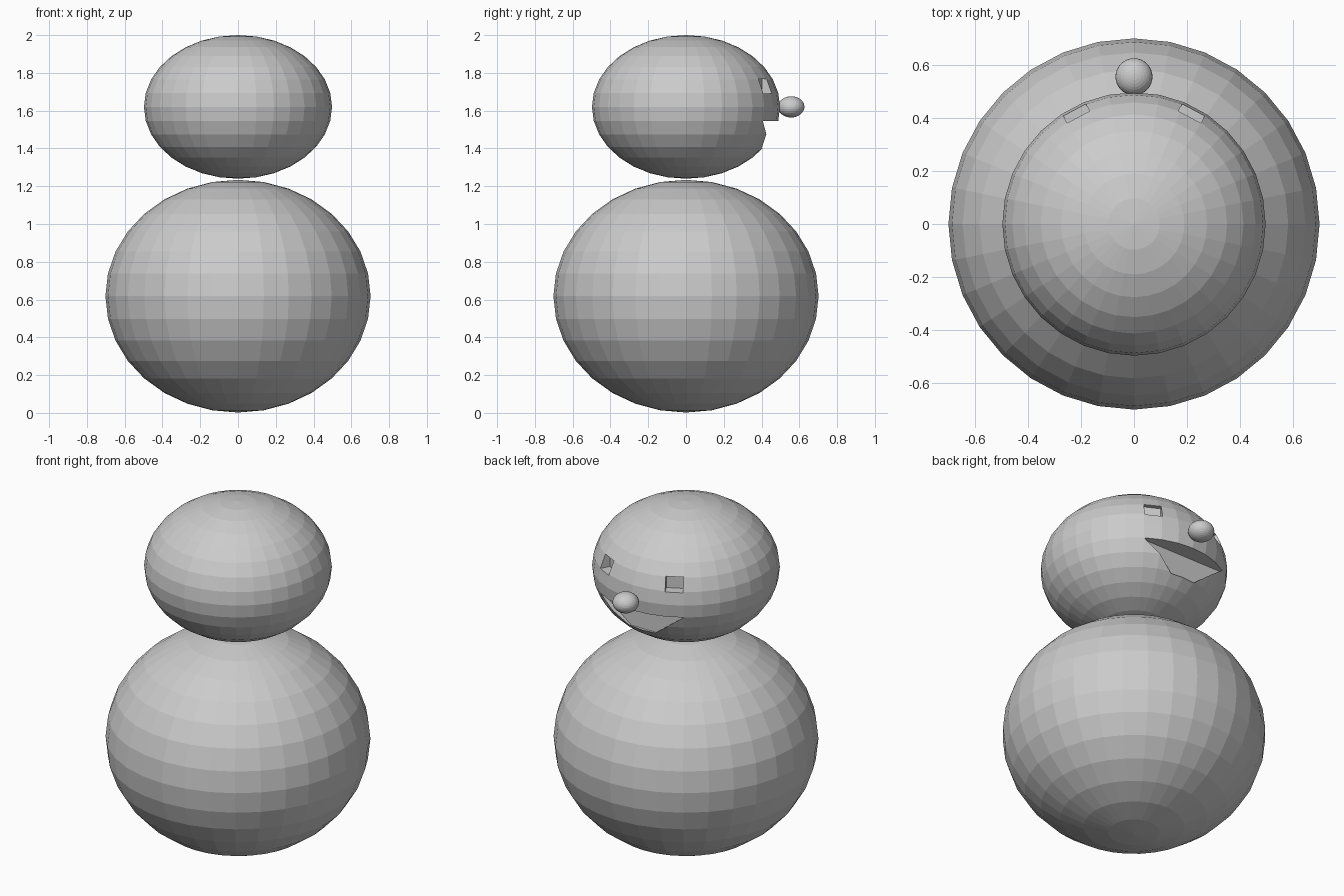
import bpy, bmesh, math
from mathutils import Matrix

if "Cube" in bpy.data.objects:
    bpy.data.objects.remove(bpy.data.objects["Cube"])


def ball(name, centre, radius, half_height):
    """Flat-shaded squashed UV sphere."""
    me = bpy.data.meshes.new(name)
    bm = bmesh.new()
    bmesh.ops.create_uvsphere(bm, u_segments=32, v_segments=16, radius=1)
    bm.transform(Matrix.Translation(centre) @ Matrix.Diagonal((radius, radius, half_height, 1)))
    bm.to_mesh(me)
    bm.free()
    ob = bpy.data.objects.new(name, me)
    bpy.context.collection.objects.link(ob)
    return ob


def prism_cutter(name, outline, depth, y0, matrix=Matrix()):
    """Extrude an x-z outline along +y and keep it as a hidden cutter."""
    me = bpy.data.meshes.new(name)
    bm = bmesh.new()
    face = bm.faces.new([bm.verts.new((x, y0, z)) for x, z in outline])
    out = bmesh.ops.extrude_face_region(bm, geom=[face])
    bmesh.ops.translate(bm, vec=(0, depth, 0),
                        verts=[v for v in out["geom"] if isinstance(v, bmesh.types.BMVert)])
    bmesh.ops.recalc_face_normals(bm, faces=bm.faces[:])
    bm.transform(matrix)
    bm.to_mesh(me)
    bm.free()
    ob = bpy.data.objects.new(name, me)
    bpy.context.collection.objects.link(ob)
    ob.hide_render = True
    ob.hide_viewport = False
    ob.display_type = 'WIRE'
    return ob


def cut(target, cutter):
    mod = target.modifiers.new(cutter.name, 'BOOLEAN')
    mod.operation = 'DIFFERENCE'
    mod.solver = 'EXACT'
    mod.object = cutter


# Stacked body and head, with the nose touching the head
ball("body", (0, 0, 0.618), 0.702, 0.616)
head = ball("head", (0, 0, 1.62), 0.498, 0.38)
ball("nose", (0, 0.557, 1.62), 0.07, 0.056)

# Square eye recesses, turned outward on both sides
square = [(-0.048, 1.69), (0.048, 1.69), (0.048, 1.768), (-0.048, 1.768)]
for label, side in (("left", 1), ("right", -1)):
    turn = Matrix.Rotation(side * math.radians(27.5), 4, 'Z')
    cut(head, prism_cutter(label + "_eye_cutter", square, 0.2, 0.43, turn))

# Mouth recess with a flat upper edge
smile = [(-0.27, 1.546), (-0.08, 1.402), (0.08, 1.402), (0.27, 1.546)]
cut(head, prism_cutter("mouth_cutter", smile, 0.3, 0.39))
